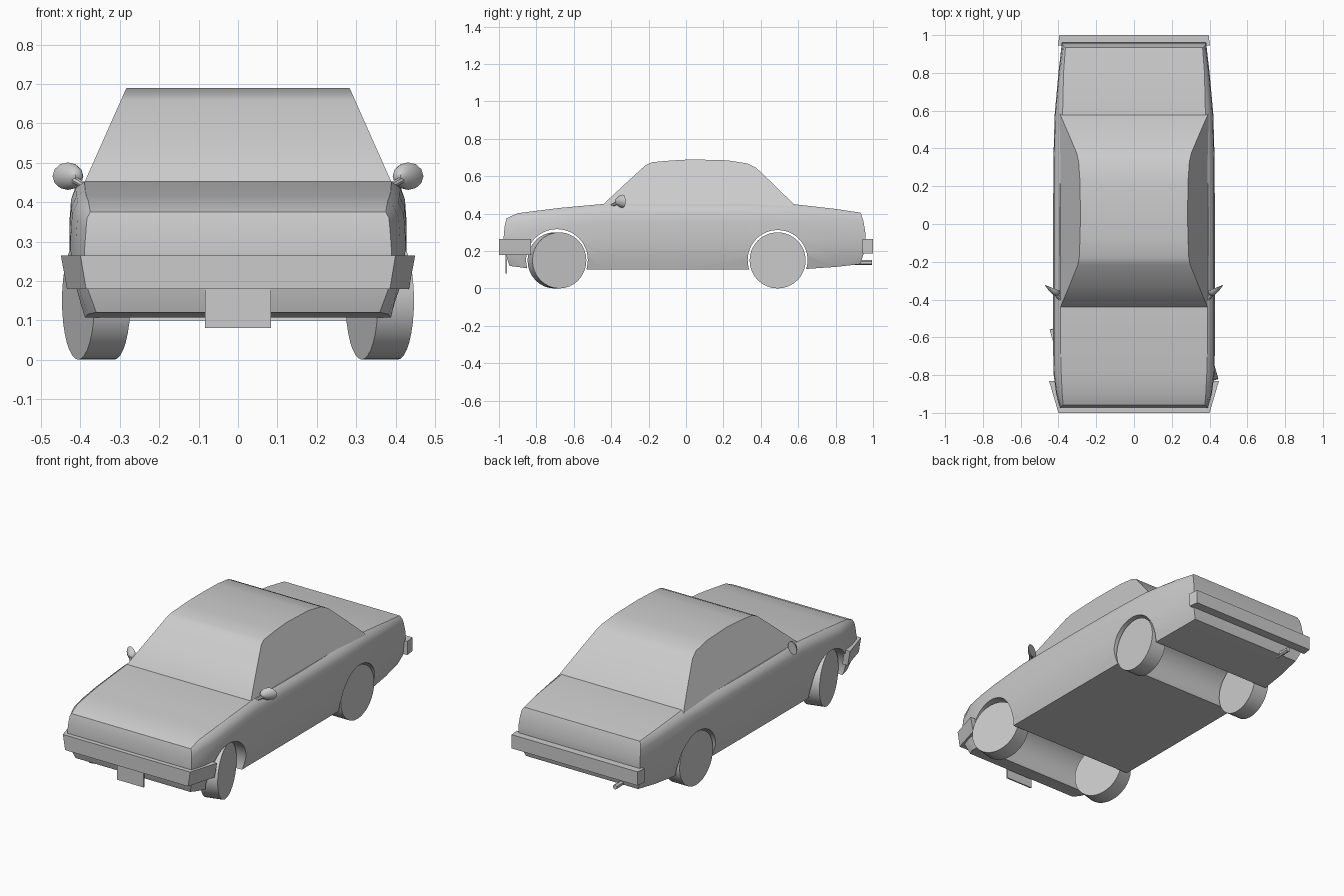
import bpy, bmesh, math
from mathutils import Vector

if "Cube" in bpy.data.objects:
    bpy.data.objects.remove(bpy.data.objects["Cube"], do_unlink=True)

GREY = (0.6, 0.6, 0.6, 1)
paint = bpy.data.materials.new("plain_grey")
paint.use_nodes = True
paint.diffuse_color = GREY
paint.node_tree.nodes["Principled BSDF"].inputs["Base Color"].default_value = GREY


def smooth(obj, angle=30):
    bpy.ops.object.select_all(action="DESELECT")
    obj.select_set(True)
    bpy.context.view_layer.objects.active = obj
    bpy.ops.object.shade_smooth_by_angle(angle=math.radians(angle))


def loft(name, rings, strip_caps=False):
    """Skin closed rings of equal length; caps are one face or mirrored strips."""
    bm = bmesh.new()
    loops = [[bm.verts.new(p) for p in ring] for ring in rings]
    n = len(loops[0])
    for a, b in zip(loops, loops[1:]):
        for i in range(n):
            j = (i + 1) % n
            bm.faces.new((a[i], a[j], b[j], b[i]))
    for ring in (loops[0], loops[-1]):
        if strip_caps:
            for i in range(n // 2 - 1):
                bm.faces.new((ring[i], ring[i + 1], ring[n - 2 - i], ring[n - 1 - i]))
        else:
            bm.faces.new(ring)
    bmesh.ops.recalc_face_normals(bm, faces=bm.faces)
    mesh = bpy.data.meshes.new(name)
    bm.to_mesh(mesh)
    bm.free()
    obj = bpy.data.objects.new(name, mesh)
    bpy.context.collection.objects.link(obj)
    mesh.materials.append(paint)
    return obj


def cylinder(name, centre, radius, depth, direction, sides=32):
    rot = Vector(direction).to_track_quat("Z", "Y").to_euler()
    bpy.ops.mesh.primitive_cylinder_add(vertices=sides, radius=radius, depth=depth,
                                        location=centre, rotation=rot)
    obj = bpy.context.object
    obj.name = name
    obj.data.materials.append(paint)
    return obj


# Lower body: (y, bottom z, top z, half width at top, greatest half width)
stations = [
    (-0.975, 0.12, 0.375, 0.375, 0.39),
    (-0.90, 0.115, 0.402, 0.38, 0.412),
    (-0.80, 0.10, 0.415, 0.385, 0.425),
    (-0.68, 0.10, 0.43, 0.388, 0.428),
    (-0.44, 0.10, 0.452, 0.39, 0.428),
    (0.0, 0.10, 0.452, 0.395, 0.428),
    (0.33, 0.10, 0.452, 0.388, 0.427),
    (0.58, 0.10, 0.45, 0.378, 0.42),
    (0.80, 0.115, 0.425, 0.373, 0.40),
    (0.96, 0.13, 0.405, 0.363, 0.382),
]


def body_ring(k):
    y, zb, zt, wt, wm = stations[k]
    half = [(wm - 0.03, zb), (wm - 0.008, 0.18), (wm, 0.26), (wm, zt - 0.10),
            (wm - 0.004, zt - 0.045), (wt + 0.55 * (wm - wt), zt - 0.015), (wt, zt)]
    # Nose and tail faces bulge slightly at mid height
    bulge = 0.028 if k in (0, len(stations) - 1) else 0
    side = 1 if y > 0 else -1
    right = [(x, y - side * bulge * ((z - 0.27) / 0.14) ** 2, z) for x, z in half]
    return right + [(-x, yy, z) for x, yy, z in reversed(right)]


body = loft("body", [body_ring(k) for k in range(len(stations))], strip_caps=True)

# Wheel arches cut through the full width
FRONT_Y, REAR_Y = -0.69, 0.49
for y, r in ((FRONT_Y, 0.165), (REAR_Y, 0.16)):
    cutter = cylinder("arch_cutter", (0, y, 0.152), r, 1.4, (1, 0, 0), 48)
    cutter.hide_render = True
    mod = body.modifiers.new("arch", "BOOLEAN")
    mod.operation = "DIFFERENCE"
    mod.solver = "EXACT"
    mod.object = cutter
    bpy.context.view_layer.objects.active = body
    bpy.ops.object.modifier_apply(modifier=mod.name)
    bpy.data.objects.remove(cutter, do_unlink=True)
smooth(body, 32)

# Cabin: side outline with walls leaning inwards
outline = [(-0.45, 0.43), (-0.44, 0.452), (-0.33, 0.555), (-0.215, 0.66), (-0.18, 0.675),
           (-0.08, 0.684), (0.03, 0.69), (0.22, 0.685), (0.33, 0.668), (0.375, 0.645),
           (0.47, 0.555), (0.575, 0.452), (0.59, 0.43)]


def cabin_x(z):
    return 0.39 - 0.444 * (z - 0.45)


cabin = loft("cabin", [[(s * cabin_x(z), y, z) for y, z in outline] for s in (-1, 1)])
smooth(cabin, 28)


# Bumpers: plan outlines, mirrored, narrower at the bottom
def bumper(name, half, z0, z1, taper):
    plan = half + [(-x, y) for x, y in reversed(half)]
    loft(name, [[(x * t, y, z) for x, y in plan] for z, t in ((z0, taper), (z1, 1))])


bumper("front_bumper", [(0.40, -1.0), (0.45, -0.83), (0.415, -0.83), (0.38, -0.94)],
       0.18, 0.265, 0.965)
bumper("rear_bumper", [(0.395, 1.0), (0.402, 0.945)], 0.187, 0.265, 1)

# Number plate, blank
bumper("front_plate", [(0.084, -0.966), (0.084, -0.958)], 0.08, 0.185, 1)

# Wheels: the front pair is steered
STEER = math.radians(16)
for side, label in ((1, "left"), (-1, "right")):
    axle = (math.cos(STEER), math.sin(STEER), 0)
    smooth(cylinder("front_wheel_" + label, (side * 0.36, FRONT_Y, 0.15), 0.15, 0.095, axle))
    smooth(cylinder("rear_wheel_" + label, (side * 0.36, REAR_Y, 0.15), 0.15, 0.095, (1, 0, 0)))

# Door mirrors: a rounded shell tapering forwards on a short arm
for side, label in ((1, "left"), (-1, "right")):
    rings = []
    for t, scale in ((0, 1), (0.35, 0.9), (0.7, 0.6), (1, 0.2)):
        ring = []
        for i in range(12):
            a = math.tau * i / 12
            x = 0.432 - 0.012 * t + 0.039 * scale * math.cos(a)
            y = -0.338 + 0.4 * (x - 0.432) - 0.035 * t
            ring.append((side * x, y, 0.466 + 0.035 * scale * math.sin(a)))
        rings.append(ring)
    smooth(loft("mirror_" + label, rings), 40)
    start = Vector((side * 0.38, -0.41, 0.437))
    end = Vector((side * 0.428, -0.355, 0.463))
    smooth(cylinder("mirror_arm_" + label, (start + end) / 2, 0.009,
                    (end - start).length, end - start, 8))

# Exhaust pipe
smooth(cylinder("exhaust_pipe", (-0.25, 0.91, 0.138), 0.013, 0.17, (0, 1, 0), 12))
